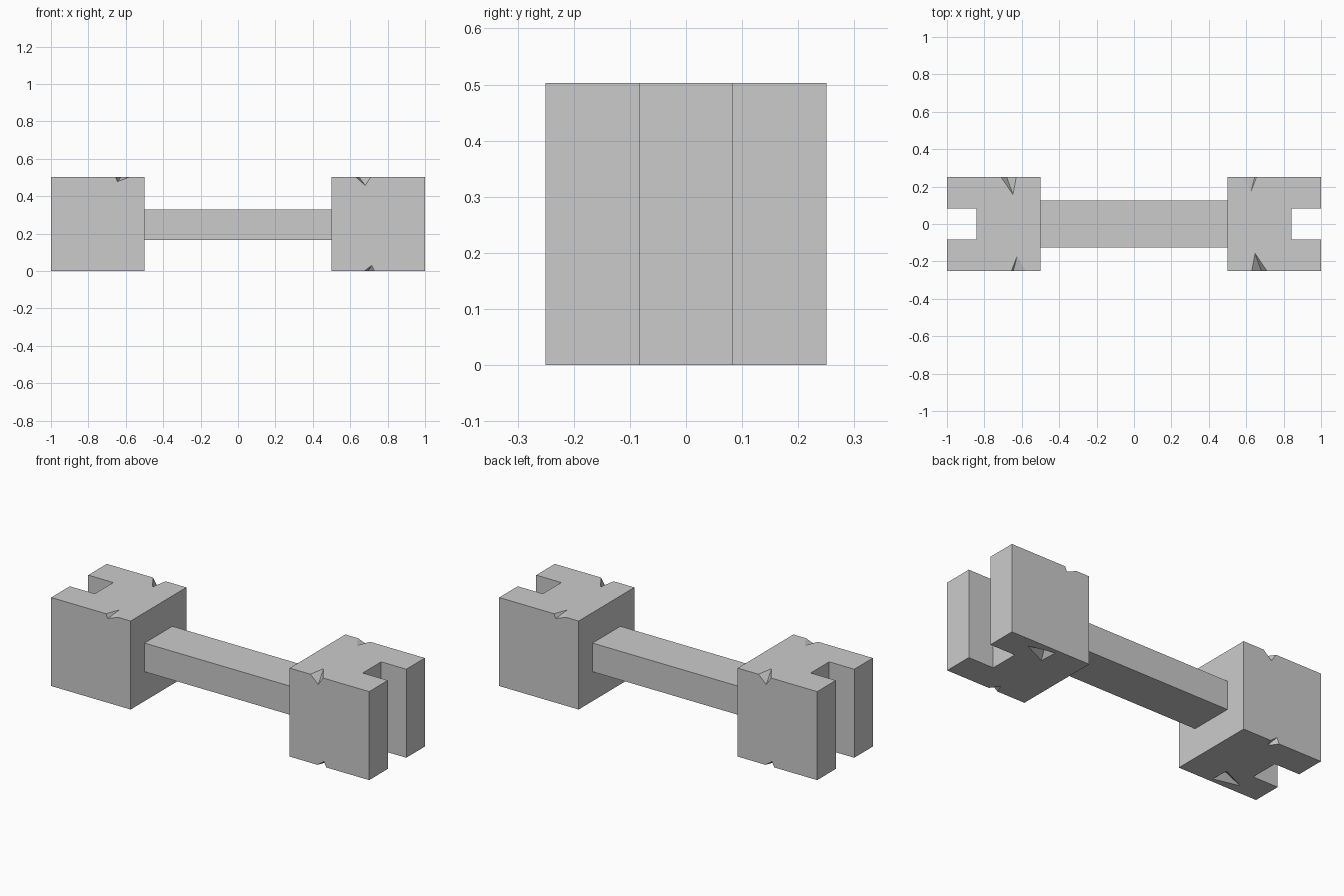
import bpy, bmesh
from mathutils import Vector
from math import pi

if "Cube" in bpy.data.objects:
    bpy.data.objects.remove(bpy.data.objects["Cube"])

H = 0.503


def make_object(name, bm):
    bmesh.ops.recalc_face_normals(bm, faces=bm.faces[:])
    me = bpy.data.meshes.new(name)
    bm.to_mesh(me)
    bm.free()
    ob = bpy.data.objects.new(name, me)
    bpy.context.collection.objects.link(ob)
    return ob


def prism(name, outline, z0, z1):
    bm = bmesh.new()
    face = bm.faces.new([bm.verts.new((x, y, z0)) for x, y in outline])
    ext = bmesh.ops.extrude_face_region(bm, geom=[face])["geom"]
    bmesh.ops.translate(bm, vec=(0, 0, z1 - z0),
                        verts=[g for g in ext if isinstance(g, bmesh.types.BMVert)])
    return make_object(name, bm)


def add_chip(bm, pts, centre):
    # Tetrahedron enlarged about a point that stays on the cut surface
    v = [bm.verts.new(centre + (p - centre) * 1.5) for p in pts]
    for i, j, k in ((0, 1, 2), (0, 1, 3), (0, 2, 3), (1, 2, 3)):
        bm.faces.new((v[i], v[j], v[k]))


# Right end block with a slot in its outer side
block = prism("right_end_block",
              [(0.5, -0.25), (1, -0.25), (1, -0.083), (0.842, -0.083),
               (0.842, 0.083), (1, 0.083), (1, 0.25), (0.5, 0.25)], 0, H)

# Chips on the edges: two edge points, side point, top or bottom point
bm = bmesh.new()
for x0, x1, y, z, side, flat in (
        (0.63, 0.71, -0.25, H, (0.68, 0.458), (0.647, -0.157)),
        (0.58, 0.655, 0.25, H, (0.645, 0.478), (0.625, 0.172)),
        (0.675, 0.73, -0.25, 0, (0.715, 0.03), (0.695, -0.2))):
    pts = [Vector((x0, y, z)), Vector((x1, y, z)),
           Vector((side[0], y, side[1])), Vector((flat[0], flat[1], z))]
    add_chip(bm, pts, (pts[2] + pts[3]) / 2)

# Pit in the underside
pit = [Vector(p) for p in ((0.85, 0.193, 0), (0.70, 0.228, 0),
                           (0.705, 0.125, 0), (0.73, 0.18, 0.04))]
add_chip(bm, pit, pit[3])
cutter = make_object("chip_cutter", bm)
cutter.hide_render = True

mod = block.modifiers.new("chips", "BOOLEAN")
mod.operation = "DIFFERENCE"
mod.solver = "EXACT"
mod.object = cutter
deps = bpy.context.evaluated_depsgraph_get()
chipped = bpy.data.meshes.new_from_object(block.evaluated_get(deps))
block.modifiers.clear()
block.data = chipped
bpy.data.objects.remove(cutter)

# Left end block is the same block turned half way round
left = bpy.data.objects.new("left_end_block", chipped)
left.rotation_euler.z = pi
bpy.context.collection.objects.link(left)

# Connecting bar
prism("connecting_bar", [(-0.5, -0.125), (0.5, -0.125), (0.5, 0.125), (-0.5, 0.125)],
      0.167, 0.33)
